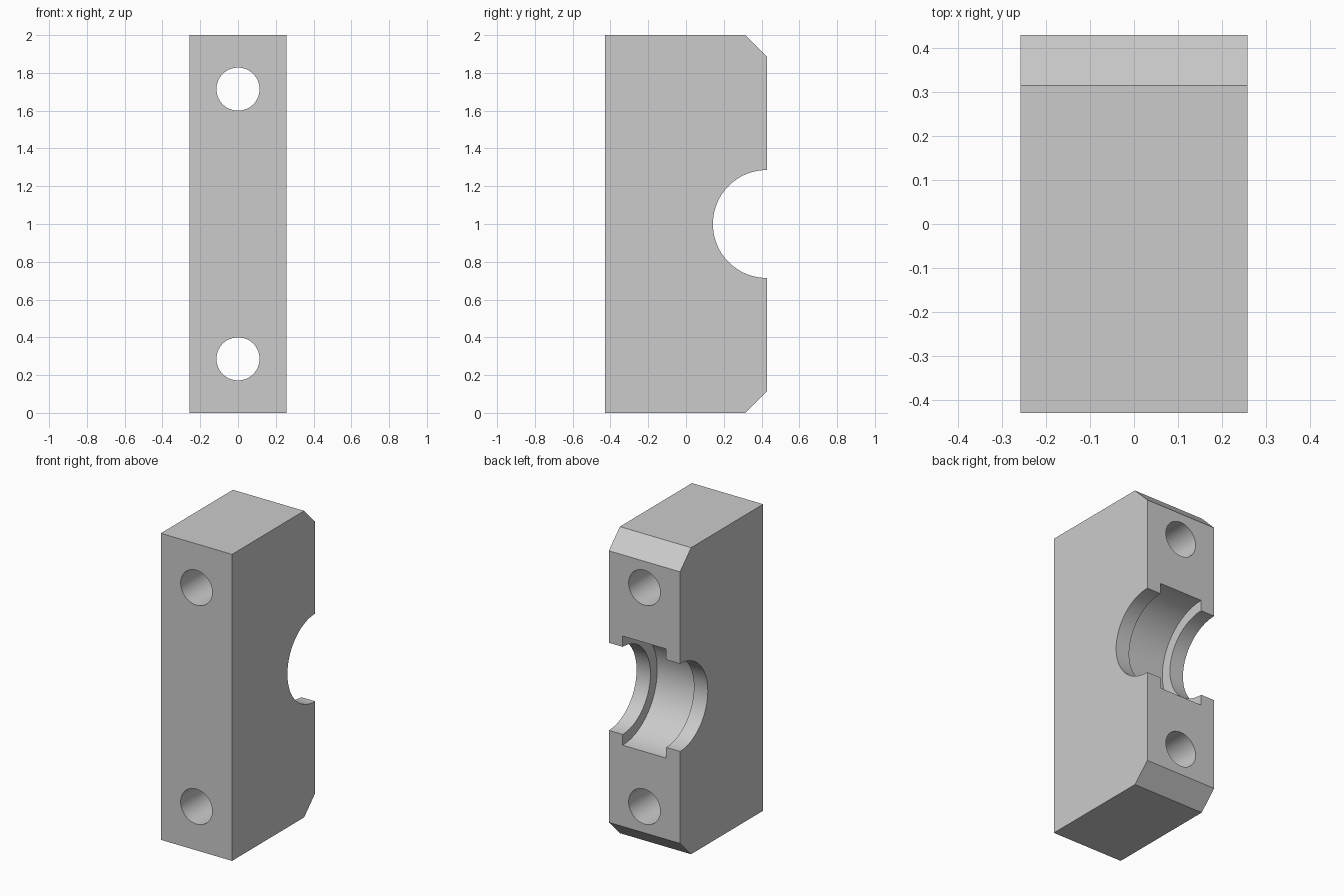
import bpy
import bmesh
import math
from mathutils import Matrix, Vector

old = bpy.data.objects.get("Cube")
if old:
    bpy.data.objects.remove(old, do_unlink=True)

WIDTH, DEPTH, HEIGHT = 0.514, 0.857, 2.0
CHAMFER = 0.114
BACK = DEPTH / 2

# Plain grey metal
metal = bpy.data.materials.new("grey_metal")
metal.use_nodes = True
grey = (0.6, 0.6, 0.6, 1.0)
metal.diffuse_color = grey
metal.node_tree.nodes["Principled BSDF"].inputs["Base Color"].default_value = grey


def make_object(name, bm):
    bmesh.ops.recalc_face_normals(bm, faces=bm.faces)
    mesh = bpy.data.meshes.new(name)
    bm.to_mesh(mesh)
    bm.free()
    mesh.materials.append(metal)
    obj = bpy.data.objects.new(name, mesh)
    bpy.context.scene.collection.objects.link(obj)
    return obj


def cylinder(name, radius, length, axis, centre):
    bm = bmesh.new()
    turn = Matrix.Rotation(math.pi / 2, 4, "Y" if axis == "X" else "X")
    bmesh.ops.create_cone(bm, cap_ends=True, segments=96, radius1=radius,
                          radius2=radius, depth=length,
                          matrix=Matrix.Translation(centre) @ turn)
    obj = make_object(name, bm)
    obj.hide_render = True
    return obj


# Block: side profile with chamfered back corners, extruded across the width
profile = [(-BACK, 0), (BACK - CHAMFER, 0), (BACK, CHAMFER),
           (BACK, HEIGHT - CHAMFER), (BACK - CHAMFER, HEIGHT), (-BACK, HEIGHT)]
bm = bmesh.new()
side = bm.faces.new([bm.verts.new((-WIDTH / 2, y, z)) for y, z in profile])
result = bmesh.ops.extrude_face_region(bm, geom=[side])
bmesh.ops.translate(bm, vec=(WIDTH, 0, 0),
                    verts=[v for v in result["geom"] if isinstance(v, bmesh.types.BMVert)])
block = make_object("bearing_block", bm)

# Half-round bore, wider inner groove and two bolt holes
middle = Vector((0, BACK, HEIGHT / 2))
cutters = [cylinder("bore_cutter", 0.286, 1.0, "X", middle),
           cylinder("groove_cutter", 0.356, 0.314, "X", middle)]
for z in (0.286, HEIGHT - 0.286):
    cutters.append(cylinder("bolt_hole_cutter", 0.114, 1.2, "Y", Vector((0, 0, z))))

bpy.ops.object.select_all(action="DESELECT")
bpy.context.view_layer.objects.active = block
block.select_set(True)
for cutter in cutters:
    cut = block.modifiers.new(cutter.name, "BOOLEAN")
    cut.operation = "DIFFERENCE"
    cut.solver = "EXACT"
    cut.object = cutter
    bpy.ops.object.modifier_apply(modifier=cut.name)
for cutter in cutters:
    bpy.data.objects.remove(cutter, do_unlink=True)

bpy.ops.object.shade_smooth_by_angle(angle=math.radians(30))
